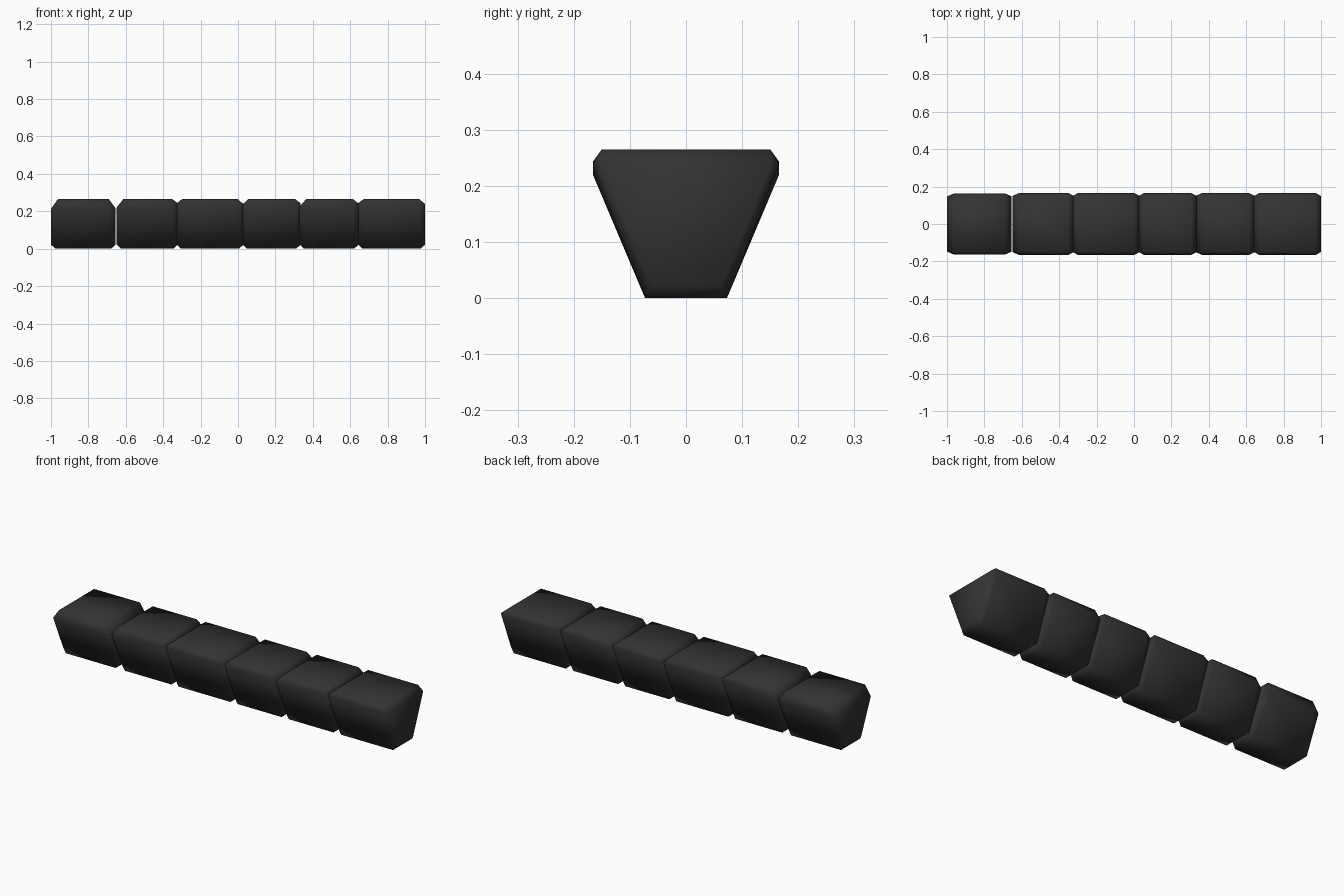
import bpy, bmesh, math

if "Cube" in bpy.data.objects:
    bpy.data.objects.remove(bpy.data.objects["Cube"])

rubber = bpy.data.materials.new("dark charcoal")
rubber.diffuse_color = (0.033, 0.033, 0.033, 1)
rubber.use_nodes = True
rubber.node_tree.nodes["Principled BSDF"].inputs["Base Color"].default_value = rubber.diffuse_color

# x start, x end, top-edge drop on the left end, top-edge drop on the right end
BLOCKS = [
    (-1.0, -0.654, 0.052, 0.050),
    (-0.649, -0.322, 0.045, 0.022),
    (-0.328, 0.030, 0.022, 0.028),
    (0.024, 0.335, 0.028, 0.022),
    (0.330, 0.645, 0.040, 0.024),
    (0.642, 1.0, 0.022, 0.026),
]
HEIGHT = 0.265


def half_width(z):
    """Half width of the tapered section at height z."""
    return 0.080 + (z - 0.025) * (0.166 - 0.080) / (0.22 - 0.025)


def block(name, x0, x1, drop_l, drop_r):
    """Tapered block with chamfered edges: each face is inset and the gaps hulled."""
    bm = bmesh.new()
    for x, inward, drop in ((x0, 1, drop_l), (x1, -1, drop_r)):
        cut = 0.024 + drop * 0.25
        z_top = HEIGHT - drop
        w_top = min(half_width(z_top), 0.166)
        for s in (-1, 1):
            pts = [
                # end face
                (x, s * (w_top - 0.016), z_top),
                (x, s * 0.062, 0.022),
                # sloped side face
                (x + inward * cut, s * w_top, z_top),
                (x + inward * 0.026, s * 0.080, 0.020),
                # top and bottom faces
                (x + inward * cut, s * 0.150, HEIGHT),
                (x + inward * 0.024, s * 0.073, 0.0),
            ]
            for p in pts:
                bm.verts.new(p)
    bmesh.ops.convex_hull(bm, input=bm.verts)
    bmesh.ops.dissolve_limit(bm, angle_limit=math.radians(2),
                             verts=bm.verts, edges=bm.edges)
    bmesh.ops.recalc_face_normals(bm, faces=bm.faces)
    for f in bm.faces:
        f.smooth = True
    me = bpy.data.meshes.new(name)
    bm.to_mesh(me)
    bm.free()
    me.materials.append(rubber)
    ob = bpy.data.objects.new(name, me)
    bpy.context.collection.objects.link(ob)
    return ob


# row of blocks
for i, spec in enumerate(BLOCKS):
    block(f"block_{i + 1}", *spec)
